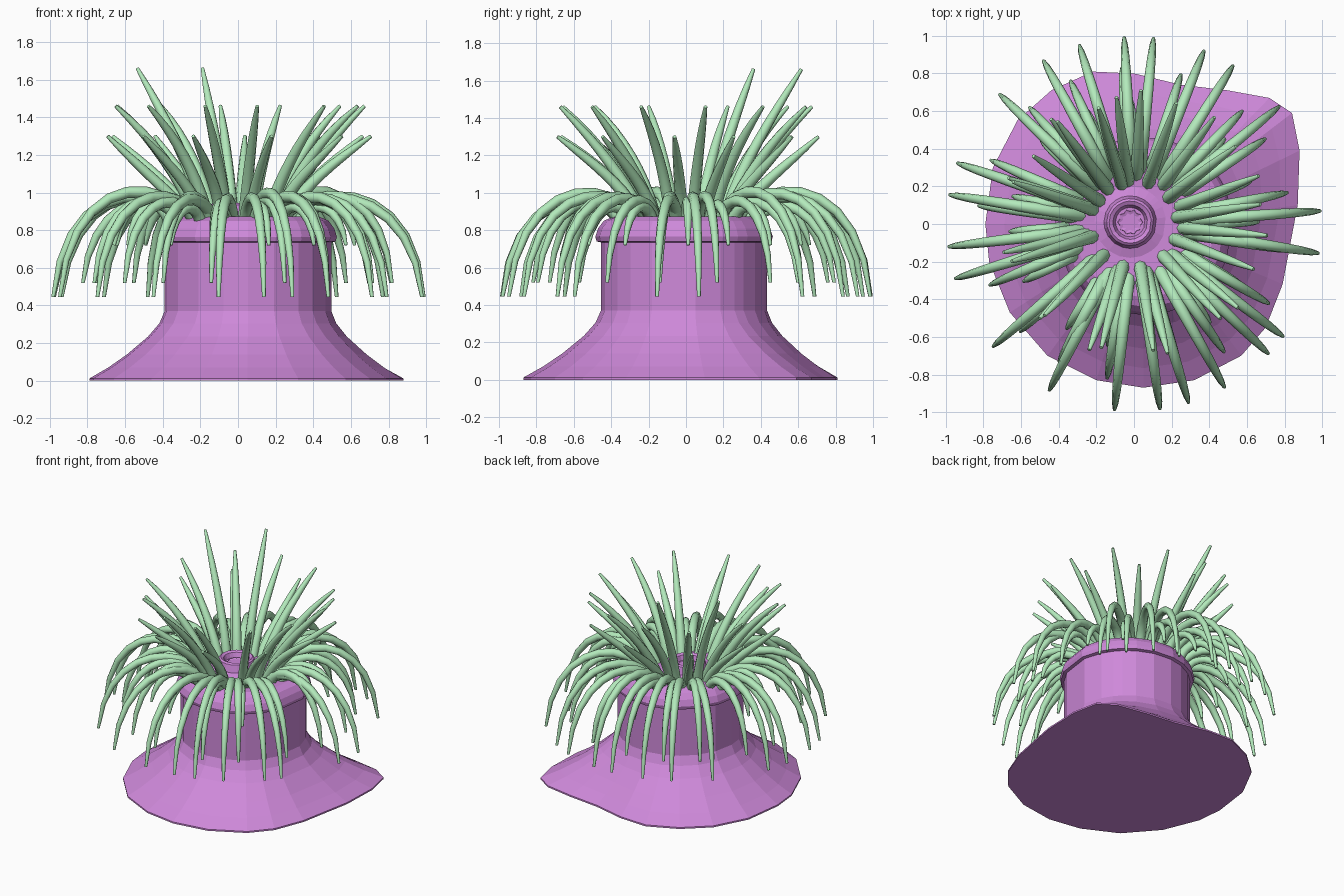
import bpy, bmesh, math, random
from mathutils import Vector

if "Cube" in bpy.data.objects:
    bpy.data.objects.remove(bpy.data.objects["Cube"])

random.seed(4)


def material(name, color):
    m = bpy.data.materials.new(name)
    m.diffuse_color = color
    m.use_nodes = True
    m.node_tree.nodes["Principled BSDF"].inputs["Base Color"].default_value = m.diffuse_color
    return m


def finish(bm, name, mat, angle):
    bmesh.ops.recalc_face_normals(bm, faces=bm.faces)
    me = bpy.data.meshes.new(name)
    bm.to_mesh(me)
    bm.free()
    ob = bpy.data.objects.new(name, me)
    bpy.context.collection.objects.link(ob)
    me.materials.append(mat)
    if angle:
        bpy.ops.object.select_all(action='DESELECT')
        ob.select_set(True)
        bpy.context.view_layer.objects.active = ob
        bpy.ops.object.shade_smooth_by_angle(angle=math.radians(angle))
    return ob


def skin(bm, rings):
    """Bridge a list of point rings and cap both ends."""
    loops = [[bm.verts.new(p) for p in ring] for ring in rings]
    n = len(loops[0])
    for a, b in zip(loops, loops[1:]):
        for i in range(n):
            j = (i + 1) % n
            bm.faces.new((a[i], a[j], b[j], b[i]))
    bm.faces.new(loops[0])
    bm.faces.new(loops[-1])


purple = material("purple_flesh", (0.62, 0.25, 0.70, 1))
green = material("pale_green", (0.45, 0.82, 0.50, 1))

# Body: irregular foot outline blending into a round column
foot = [(0.87, 0.1), (0.88, 0.39), (0.84, 0.59), (0.72, 0.67), (0.5, 0.71), (0.25, 0.74),
        (0, 0.8), (-0.22, 0.81), (-0.44, 0.71), (-0.62, 0.55), (-0.75, 0.3), (-0.79, 0),
        (-0.77, -0.2), (-0.66, -0.47), (-0.46, -0.7), (-0.2, -0.83), (0.05, -0.87),
        (0.32, -0.83), (0.57, -0.7), (0.7, -0.55), (0.79, -0.32)]
axis = Vector((0.055, -0.01))
mouth = Vector((-0.02, 0.01))
dirs = [(Vector(p) - axis).normalized() for p in foot]


def circle(center, r, z):
    return [(center.x + d.x * r, center.y + d.y * r, z) for d in dirs]


rings = [[(x, y, 0) for x, y in foot]]
for t, z in ((1, 0.012), (0.75, 0.07), (0.5, 0.14), (0.22, 0.235), (0.07, 0.305), (0, 0.37)):
    rings.append([(c[0] + (f[0] - c[0]) * t, c[1] + (f[1] - c[1]) * t, z)
                  for c, f in zip(circle(axis, 0.445, z), foot)])
# Column top, collar, rounded rim, disc and raised mouth
for r, z in ((0.445, 0.735), (0.468, 0.74), (0.475, 0.765), (0.46, 0.81), (0.43, 0.85), (0.38, 0.872)):
    rings.append(circle(axis, r, z))
rings.append(circle((axis + mouth) / 2, 0.29, 0.87))
for r, z in ((0.19, 0.865), (0.14, 0.88), (0.125, 0.935), (0.112, 0.945), (0.092, 0.935), (0.078, 0.90)):
    rings.append(circle(mouth, r, z))
bm = bmesh.new()
skin(bm, rings)
finish(bm, "body_column", purple, None)


# Small scalloped opening in the mouth
def star(r, z, n=20):
    return [(mouth.x + math.cos(i * math.tau / n) * (r - 0.01 * (i % 2)),
             mouth.y + math.sin(i * math.tau / n) * (r - 0.01 * (i % 2)), z) for i in range(n)]


bm = bmesh.new()
skin(bm, [star(0.07, 0.89), star(0.066, 0.908), star(0.05, 0.903)])
finish(bm, "mouth_lips", purple, None)


def tentacle(bm, deg, profile, radius, segs=9, sides=8):
    """Tapered tube along a cubic curve in the vertical plane at the angle deg."""
    a = math.radians(deg)
    out = Vector((math.cos(a), math.sin(a), 0))
    side = Vector((-out.y, out.x, 0))
    up = Vector((0, 0, 1))
    p = [out * r + up * z for r, z in profile]
    lift = up * random.uniform(-0.03, 0.03)
    p[1], p[2] = p[1] + lift, p[2] + lift
    rings = []
    for s in range(segs + 1):
        t = s / segs
        u = 1 - t
        c = p[0] * u**3 + p[1] * 3 * u * u * t + p[2] * 3 * u * t * t + p[3] * t**3
        tan = ((p[1] - p[0]) * u * u + (p[2] - p[1]) * 2 * u * t + (p[3] - p[2]) * t * t).normalized()
        nor = tan.cross(side)
        w = radius * (1 - 0.38 * t - 0.35 * t**6)
        rings.append([c + side * w * math.cos(k * math.tau / sides)
                      + nor * w * math.sin(k * math.tau / sides) for k in range(sides)])
    skin(bm, rings)


def spread(count, start, jitter):
    return [start + i * 360 / count + random.uniform(-jitter, jitter) for i in range(count)]


# Tiers of tentacles: name, angles, radial/height curve, thickness
long_angles = [-9, 4, 39, 58, 68, 84, 93, 107, 119, 136, 161, 171, 187,
               197, 221, 243, 264, 278, 287, 299, 316, 323]
tiers = [
    ("tall_tentacles", [107, 146], [(0.22, 0.85), (0.27, 1.1), (0.45, 1.38), (0.645, 1.66)], 0.036),
    ("inner_tentacles", spread(12, 12, 6), [(0.23, 0.85), (0.29, 1.03), (0.44, 1.25), (0.68, 1.46)], 0.036),
    ("raised_tentacles", spread(11, 25, 6), [(0.26, 0.85), (0.32, 0.99), (0.48, 1.11), (0.71, 1.30)], 0.036),
    ("long_drooping_tentacles", long_angles, [(0.29, 0.85), (0.42, 1.07), (0.93, 1.08), (0.99, 0.445)], 0.036),
    ("middle_drooping_tentacles", spread(17, 8, 5), [(0.32, 0.85), (0.42, 1.04), (0.78, 1.02), (0.83, 0.52)], 0.035),
    ("short_drooping_tentacles", spread(15, 20, 5), [(0.36, 0.84), (0.42, 0.99), (0.62, 0.98), (0.66, 0.72)], 0.034),
]
for name, angles, profile, radius in tiers:
    bm = bmesh.new()
    for deg in angles:
        tentacle(bm, deg, profile, radius)
    finish(bm, name, green, 80)
